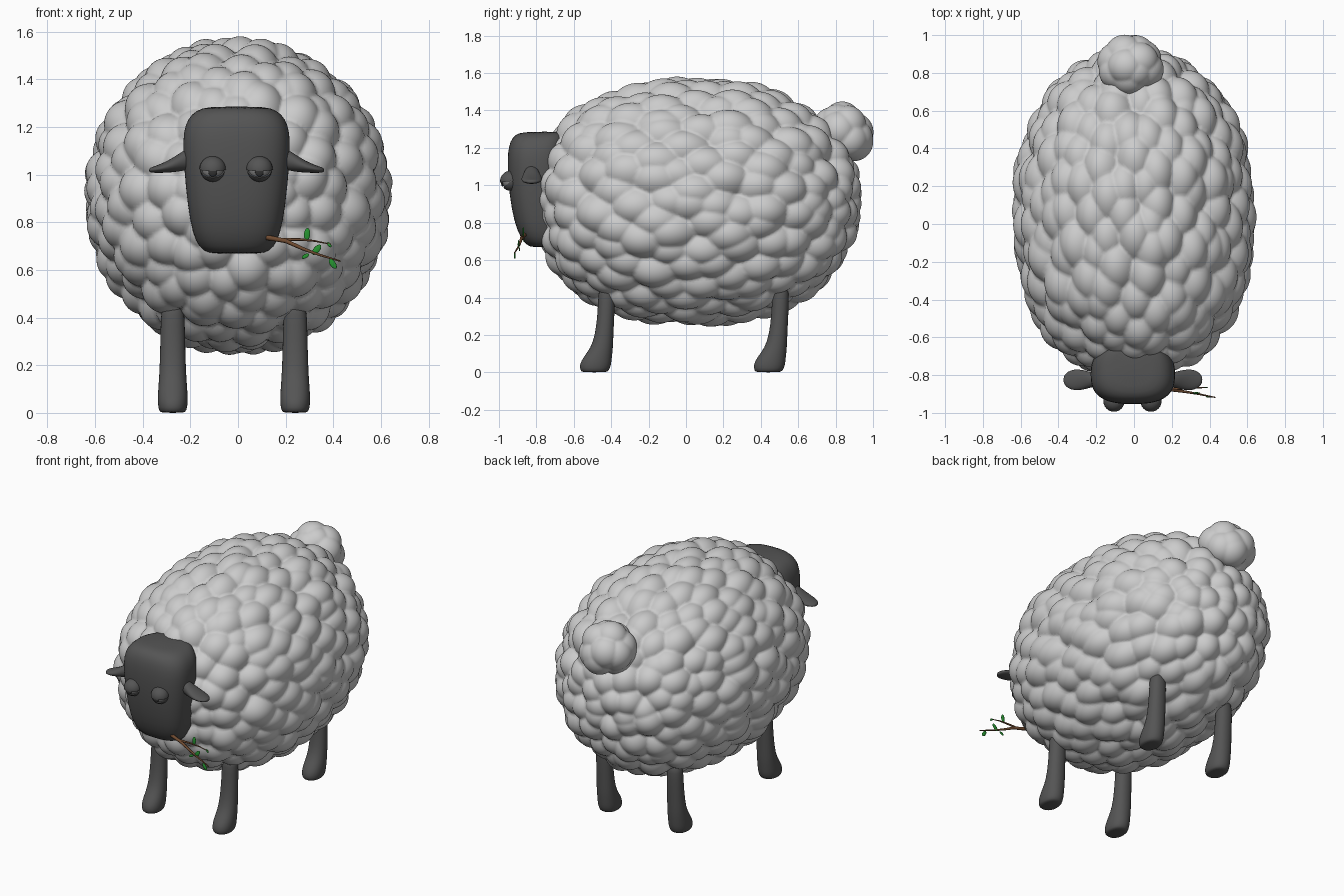
import bpy, bmesh, math, random
from mathutils import Vector, Matrix, kdtree

if "Cube" in bpy.data.objects:
    bpy.data.objects.remove(bpy.data.objects["Cube"])

random.seed(4)


def material(name, rgb):
    m = bpy.data.materials.new(name)
    m.diffuse_color = (*rgb, 1)
    m.use_nodes = True
    m.node_tree.nodes["Principled BSDF"].inputs["Base Color"].default_value = m.diffuse_color
    return m


DARK = material("dark_skin", (0.09, 0.09, 0.09))
PUPIL = material("pupil_dark", (0.03, 0.03, 0.03))
EYE = material("eye_grey", (0.25, 0.25, 0.25))
BARK = material("bark", (0.16, 0.07, 0.03))
GREEN = material("leaf_green", (0.02, 0.3, 0.03))


def finish(bm, name, mat=None):
    bmesh.ops.recalc_face_normals(bm, faces=bm.faces)
    me = bpy.data.meshes.new(name)
    bm.to_mesh(me)
    bm.free()
    me.shade_smooth()
    ob = bpy.data.objects.new(name, me)
    bpy.context.collection.objects.link(ob)
    if mat:
        me.materials.append(mat)
    return ob


def loft(name, rings, mat):
    """Skin a list of point rings and cap both ends."""
    bm = bmesh.new()
    loops = [[bm.verts.new(p) for p in ring] for ring in rings]
    n = len(loops[0])
    for a, b in zip(loops, loops[1:]):
        for i in range(n):
            bm.faces.new((a[i], a[(i + 1) % n], b[(i + 1) % n], b[i]))
    bm.faces.new(loops[0])
    bm.faces.new(loops[-1])
    ob = finish(bm, name, mat)
    sub = ob.modifiers.new("smooth", 'SUBSURF')
    sub.levels = sub.render_levels = 1
    return ob


def oval(a, b, power=2.0, n=24):
    """Superellipse outline in 2D."""
    pts = []
    for i in range(n):
        t = 2 * math.pi * i / n
        c, s = math.cos(t), math.sin(t)
        k = (abs(c) ** power + abs(s) ** power) ** (-1 / power)
        pts.append((a * c * k, b * s * k))
    return pts


def wool(name, centre, radii, lumps, depth, detail, p_front=2.0, p_back=2.0):
    """Rounded ellipsoid covered with cell-shaped tufts."""
    tree = kdtree.KDTree(lumps)
    spacing = math.sqrt(4 * math.pi / lumps)
    for i in range(lumps):
        z = 1 - 2 * (i + 0.5) / lumps
        r, t = math.sqrt(1 - z * z), i * 2.399963
        v = Vector((r * math.cos(t), z, r * math.sin(t)))
        v += Vector([random.uniform(-.3, .3) * spacing for _ in range(3)])
        tree.insert(v.normalized(), i)
    tree.balance()
    height = [random.uniform(-0.2, 0.3) for _ in range(lumps)]
    bm = bmesh.new()
    bmesh.ops.create_icosphere(bm, subdivisions=detail, radius=1)
    for v in bm.verts:
        d = v.co.normalized()
        # soft blend of the nearest tufts
        best = max(height[i] + 0.6 - 1.7 * (dist / spacing) ** 2
                   for _, i, dist in tree.find_n(d, 4))
        p = p_front if d.y < 0 else p_back
        k = (math.hypot(d.x, d.z) ** p + abs(d.y) ** p) ** (-1 / p)
        q = Vector([d[j] * k * radii[j] for j in range(3)])
        n = Vector([d[j] / radii[j] for j in range(3)]).normalized()
        v.co = Vector(centre) + q + n * depth * best
    return finish(bm, name)


# Fleece and tail
wool("fleece", (0, 0.07, 0.91), (0.615, 0.845, 0.635), 330, 0.05, 7, 2.45, 2.1)
wool("tail", (-0.018, 0.835, 1.27), (0.157, 0.152, 0.157), 16, 0.03, 5)

# Head: z, half width, front y
HX = -0.006
head = [(0.668, 0.10, -0.82), (0.678, 0.14, -0.85), (0.72, 0.172, -0.885),
        (0.80, 0.195, -0.918), (0.95, 0.214, -0.945), (1.10, 0.225, -0.955),
        (1.18, 0.223, -0.952), (1.235, 0.205, -0.94), (1.27, 0.17, -0.915),
        (1.287, 0.12, -0.87)]
rings = []
for z, w, front in head:
    back = -0.64
    rings.append([(HX + x, (front + back) / 2 + y, z)
                  for x, y in oval(w, (back - front) / 2, 2.8, 32)])
loft("head", rings, DARK)


def ball(name, centre, radius, mat, scale=(1, 1, 1), cut=None, rot=None):
    """Sphere, optionally cut by a plane (normal side is removed)."""
    bm = bmesh.new()
    bmesh.ops.create_uvsphere(bm, u_segments=24, v_segments=14, radius=radius)
    if cut:
        res = bmesh.ops.bisect_plane(bm, geom=bm.verts[:] + bm.edges[:] + bm.faces[:],
                                     plane_co=(0, 0, 0), plane_no=cut, clear_outer=True)
        edges = [g for g in res["geom_cut"] if isinstance(g, bmesh.types.BMEdge)]
        bmesh.ops.edgeloop_fill(bm, edges=edges)
    m = Matrix.Translation(centre) @ (rot or Matrix()) @ Matrix.Diagonal((*scale, 1))
    bmesh.ops.transform(bm, matrix=m, verts=bm.verts)
    ob = finish(bm, name, mat)
    if cut:
        ob.data.set_sharp_from_angle(angle=math.radians(40))
    return ob


# Ear sections: x, z, half depth, half thickness
ear = [(0.17, 1.07, 0.03, 0.045), (0.21, 1.065, 0.038, 0.046), (0.25, 1.047, 0.05, 0.036),
       (0.29, 1.033, 0.058, 0.025), (0.33, 1.024, 0.053, 0.017),
       (0.355, 1.02, 0.036, 0.012), (0.368, 1.019, 0.014, 0.008)]
# Leg sections: z, y, half depth, half width
leg = [(0.0, -0.49, 0.06, 0.045), (0.006, -0.489, 0.076, 0.058), (0.04, -0.485, 0.086, 0.064),
       (0.08, -0.473, 0.077, 0.063), (0.13, -0.45, 0.060, 0.059), (0.20, -0.437, 0.049, 0.055),
       (0.32, -0.427, 0.045, 0.052), (0.42, -0.424, 0.046, 0.05), (0.46, -0.424, 0.036, 0.04)]

for side, s in (("left", -1), ("right", 1)):
    # Ears
    loft(side + "_ear", [[(HX + s * x, -0.825 + a, z + b) for a, b in oval(hy, hz, 2, 16)]
                         for x, z, hy, hz in ear], DARK)
    # Legs
    for name, dy in (("front", 0), ("back", 0.93)):
        loft(f"{side}_{name}_leg",
             [[(-0.017 + s * 0.257 + a, y + dy + b, z) for a, b in oval(hx, hy, 2.2, 20)]
              for z, y, hy, hx in leg], DARK)
    # Eyes with heavy lids
    c = Vector((-0.008 + s * 0.098, -0.938, 1.022))
    ball(side + "_eyeball", c, 0.046, EYE)
    ball(side + "_upper_eyelid", c, 0.056, DARK, cut=(0, 0.12, -1))
    ball(side + "_lower_eyelid", c, 0.052, DARK, cut=(0, -0.7, 0.75))
    ball(side + "_pupil", c + Vector((0, -0.043, -0.012)), 0.018, PUPIL, (1, 0.4, 1))


def twig(name, pts, r0, r1):
    cu = bpy.data.curves.new(name, 'CURVE')
    cu.dimensions = '3D'
    cu.bevel_depth = 1
    cu.bevel_resolution = 2
    cu.use_fill_caps = True
    sp = cu.splines.new('POLY')
    sp.points.add(len(pts) - 1)
    for i, p in enumerate(pts):
        sp.points[i].co = (*p, 1)
        sp.points[i].radius = r0 + (r1 - r0) * i / (len(pts) - 1)
    cu.materials.append(BARK)
    bpy.context.collection.objects.link(bpy.data.objects.new(name, cu))


# Twig held in the mouth
twig("twig", [(0.12, -0.86, 0.737), (0.2, -0.878, 0.722), (0.27, -0.888, 0.69),
              (0.34, -0.9, 0.664), (0.43, -0.918, 0.637)], 0.011, 0.003)
twig("twig_branch", [(0.18, -0.874, 0.728), (0.26, -0.872, 0.728), (0.32, -0.868, 0.722),
                     (0.39, -0.866, 0.708)], 0.007, 0.002)
# Leaves: position, tilt in the front plane, length
for i, (x, y, z, tilt, size) in enumerate([
        (0.29, -0.87, 0.75, 5, 0.026), (0.383, -0.866, 0.706, -40, 0.013),
        (0.33, -0.895, 0.685, 40, 0.026), (0.283, -0.89, 0.658, 60, 0.017),
        (0.398, -0.915, 0.626, -35, 0.024)]):
    ball(f"leaf_{i + 1}", (x, y, z), size, GREEN, (0.5, 0.18, 1),
         rot=Matrix.Rotation(math.radians(tilt), 4, 'Y'))
